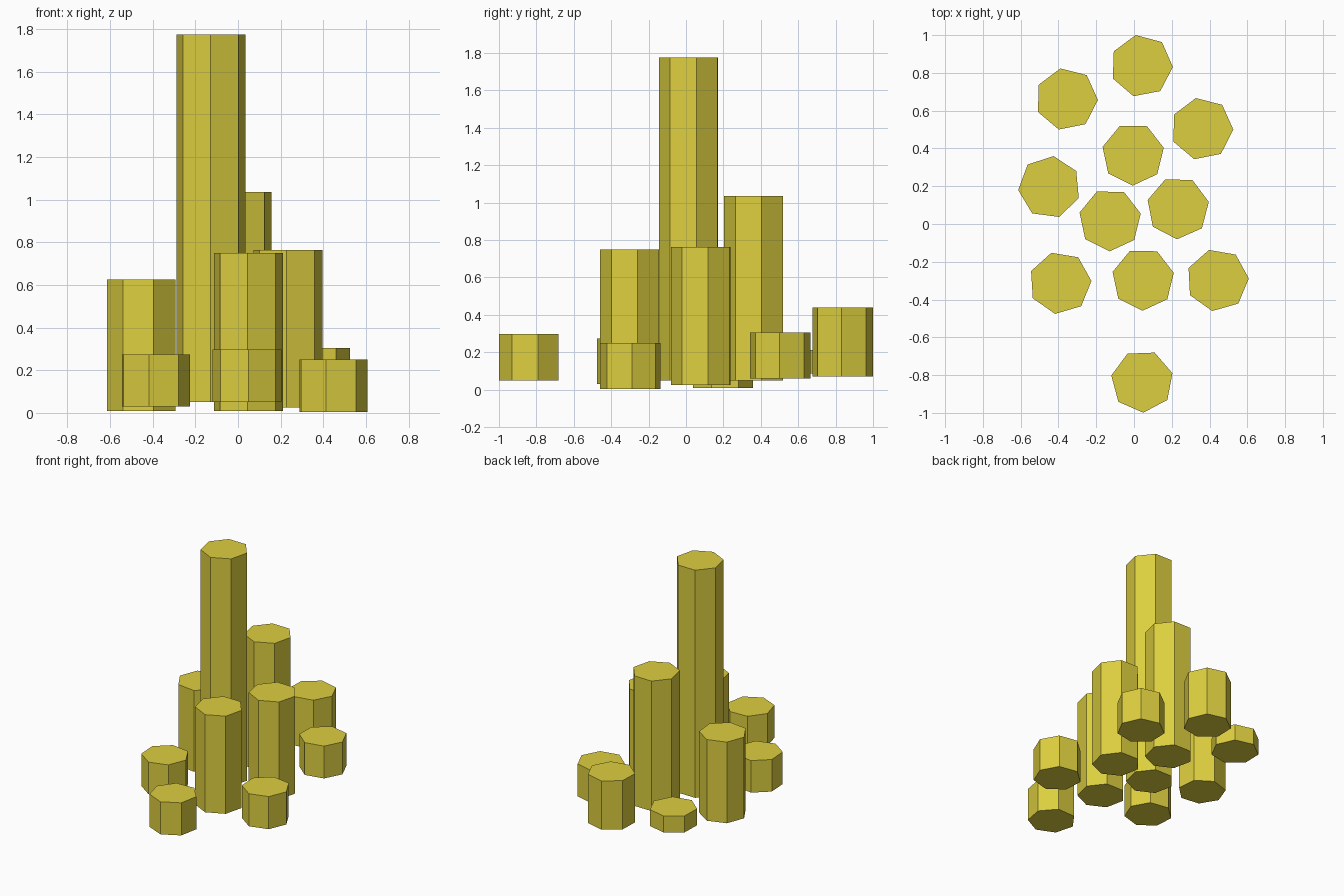
import bpy
from math import radians

RADIUS = 0.166

# column: x, y, bottom z, top z, rotation in degrees
columns = [
    (0.04, 0.837, 0.07, 0.44, -2),
    (-0.357, 0.661, 0.087, 0.212, -1.5),
    (0.36, 0.504, 0.06, 0.305, -1.5),
    (-0.005, 0.369, 0.05, 1.035, 12),
    (-0.448, 0.195, 0.01, 0.625, 31),
    (-0.127, 0.021, 0.05, 1.775, 12),
    (0.233, 0.085, 0.025, 0.763, 11),
    (-0.391, -0.312, 0.03, 0.273, 3.5),
    (0.048, -0.293, 0.01, 0.75, 12),
    (0.442, -0.297, 0.003, 0.25, 3),
    (0.043, -0.833, 0.05, 0.297, 15),
]

yellow = bpy.data.materials.new("yellow")
yellow.diffuse_color = (0.72, 0.62, 0.05, 1)


def add_column(number, x, y, bottom, top, angle):
    # a seven-sided prism; Blender places its first vertex on +y
    bpy.ops.mesh.primitive_cylinder_add(
        vertices=7, radius=RADIUS, depth=top - bottom,
        location=(x, y, (bottom + top) / 2),
        rotation=(0, 0, radians(angle - 90)))
    column = bpy.context.object
    column.name = f"column_{number}"
    column.data.materials.append(yellow)


# cluster of free-standing columns
for number, column in enumerate(columns, 1):
    add_column(number, *column)
